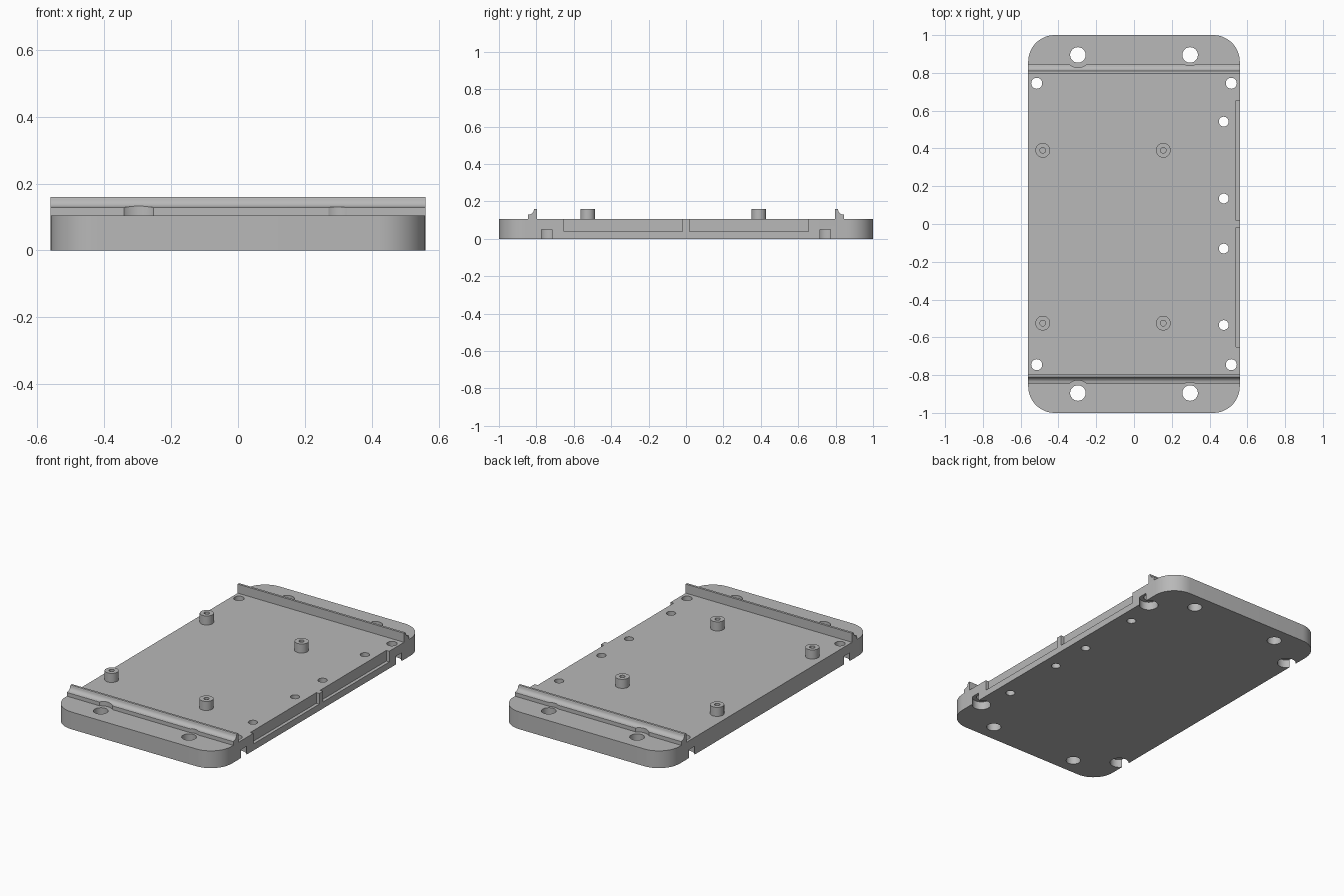
import bpy, bmesh, math
from mathutils import Matrix

cube = bpy.data.objects.get("Cube")
if cube:
    bpy.data.objects.remove(cube, do_unlink=True)

HALF_X, TOP, PEAK = 0.56, 0.105, 0.16

grey = bpy.data.materials.new("light_grey")
grey.use_nodes = True
grey.diffuse_color = (0.48, 0.48, 0.48, 1)
grey.node_tree.nodes["Principled BSDF"].inputs["Base Color"].default_value = (0.48, 0.48, 0.48, 1)


def finish(name, bm):
    bmesh.ops.recalc_face_normals(bm, faces=bm.faces)
    mesh = bpy.data.meshes.new(name)
    bm.to_mesh(mesh)
    bm.free()
    mesh.materials.append(grey)
    obj = bpy.data.objects.new(name, mesh)
    bpy.context.collection.objects.link(obj)
    return obj


def prism(name, points, offset):
    """Closed outline pushed along an offset vector."""
    bm = bmesh.new()
    face = bm.faces.new([bm.verts.new(p) for p in points])
    new = bmesh.ops.extrude_face_region(bm, geom=[face])["geom"]
    verts = [v for v in new if isinstance(v, bmesh.types.BMVert)]
    bmesh.ops.translate(bm, verts=verts, vec=offset)
    return finish(name, bm)


def cylinder(name, x, y, r, z0, z1, n=40):
    ring = [(x + r * math.cos(2 * math.pi * i / n), y + r * math.sin(2 * math.pi * i / n), z0)
            for i in range(n)]
    return prism(name, ring, (0, 0, z1 - z0))


def box(name, x0, x1, y0, y1, z0, z1):
    return prism(name, [(x0, y0, z0), (x1, y0, z0), (x1, y1, z0), (x0, y1, z0)], (0, 0, z1 - z0))


def activate(obj):
    bpy.ops.object.select_all(action='DESELECT')
    obj.select_set(True)
    bpy.context.view_layer.objects.active = obj


def cut(target, cutter):
    activate(target)
    mod = target.modifiers.new("cut", 'BOOLEAN')
    mod.operation, mod.solver, mod.object = 'DIFFERENCE', 'EXACT', cutter
    bpy.ops.object.modifier_apply(modifier=mod.name)
    bpy.data.objects.remove(cutter, do_unlink=True)


def smooth(obj):
    activate(obj)
    bpy.ops.object.shade_smooth_by_angle(angle=math.radians(30))


# Base plate with rounded corners
R = 0.14
outline = []
for quarter, (sx, sy) in enumerate([(1, 1), (-1, 1), (-1, -1), (1, -1)]):
    for i in range(13):
        a = math.pi / 2 * (quarter + i / 12)
        outline.append((sx * (HALF_X - R) + R * math.cos(a), sy * (1 - R) + R * math.sin(a), 0))
plate = prism("base_plate", outline, (0, 0, TOP))

# Mounting holes and counterbores that break through the side edges
for sx in (-1, 1):
    for sy in (-1, 1):
        cut(plate, cylinder("cutter", sx * 0.297, sy * 0.895, 0.041, -0.1, 0.3))
        cut(plate, cylinder("cutter", sx * 0.515, sy * 0.745, 0.029, -0.1, 0.3))
        cut(plate, cylinder("cutter", sx * 0.515, sy * 0.745, 0.053, -0.1, 0.05))

# Row of small holes along the left edge
for y in (0.542, 0.135, -0.13, -0.535):
    cut(plate, cylinder("cutter", 0.475, y, 0.026, -0.1, 0.3))

# Two shallow recesses in the left edge
for y0, y1 in ((0.018, 0.655), (-0.652, -0.018)):
    cut(plate, box("cutter", 0.54, 0.7, y0, y1, 0.04, 0.3))
smooth(plate)

# End rails: low foot, concave sweep, thin upright lip
for sy, name in ((-1, "front_rail"), (1, "back_rail")):
    profile = [(0.797, TOP), (0.845, TOP), (0.845, 0.128)]
    for i in range(9):
        a = math.pi / 2 * i / 8
        profile.append((0.84 - 0.027 * math.sin(a), 0.157 - 0.027 * math.cos(a)))
    profile += [(0.811, PEAK), (0.797, PEAK)]
    rail = prism(name, [(-HALF_X, sy * y, z) for y, z in profile], (2 * HALF_X, 0, 0))
    # Clearance around the screw heads
    for x, r in ((-0.297, 0.067), (0.297, 0.057)):
        cut(rail, cylinder("cutter", x, sy * 0.895, r, 0, 0.3))
    smooth(rail)

# Hollow standoffs
for x, side in ((-0.483, "right"), (0.155, "left")):
    for y, end in ((-0.525, "front"), (0.39, "back")):
        post = cylinder(f"{end}_{side}_standoff", x, y, 0.039, TOP, PEAK)
        cut(post, cylinder("cutter", x, y, 0.015, TOP + 0.005, 0.3, 24))
        smooth(post)
